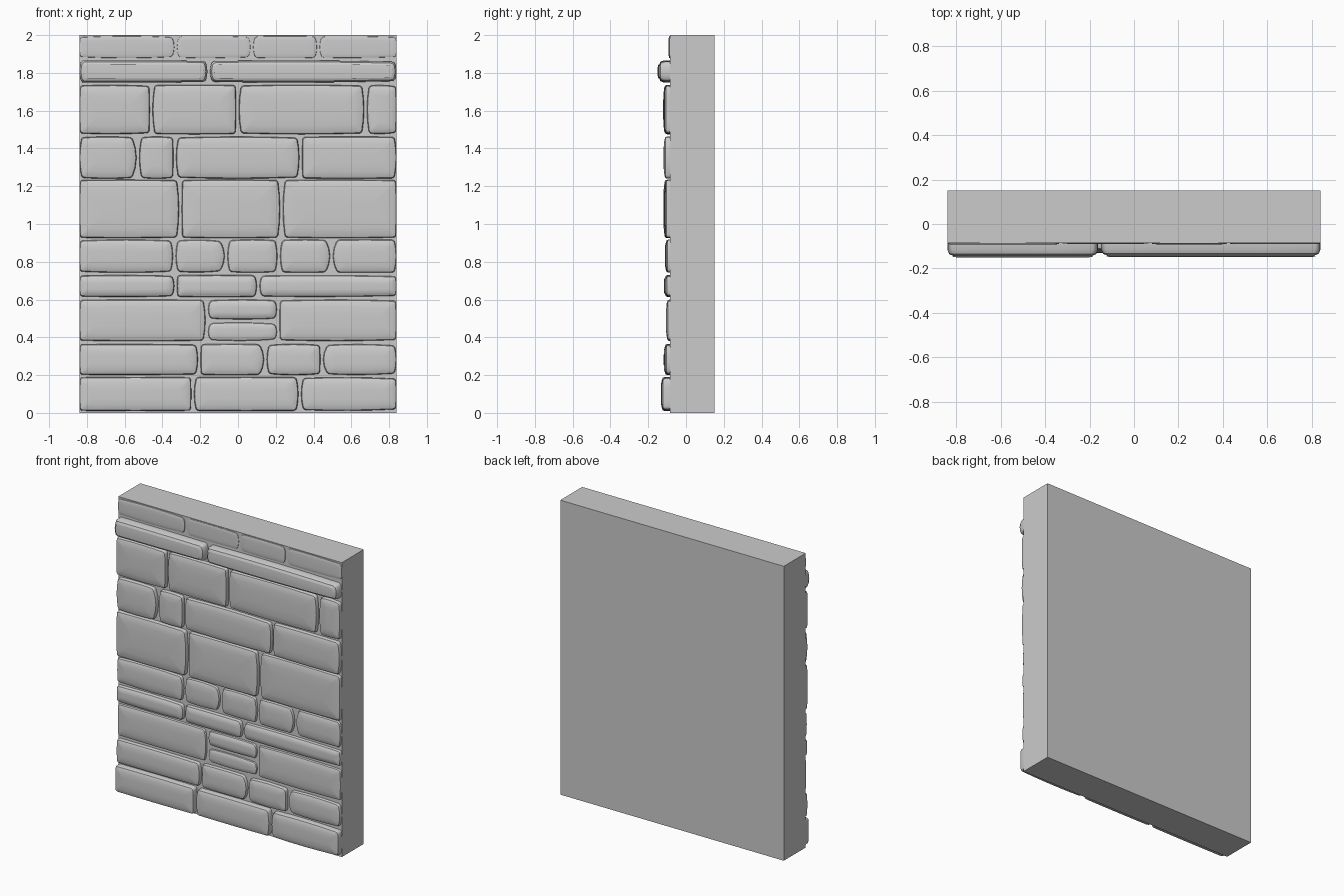
import bpy, bmesh, math, random

random.seed(4)
if "Cube" in bpy.data.objects:
    bpy.data.objects.remove(bpy.data.objects["Cube"])

# One plain grey for the whole wall
stone_grey = bpy.data.materials.new("stone grey")
stone_grey.use_nodes = True
colour = (0.6, 0.6, 0.6, 1)
stone_grey.diffuse_color = colour
stone_grey.node_tree.nodes["Principled BSDF"].inputs["Base Color"].default_value = colour

HALF, FRONT, BACK, GAP = 0.84, -0.085, 0.15, 0.007
BULGE = {"|": 0.003, "(": 0.012, "<": 0.024}


def finish(bm, name, smooth):
    bmesh.ops.recalc_face_normals(bm, faces=bm.faces)
    mesh = bpy.data.meshes.new(name)
    bm.to_mesh(mesh)
    bm.free()
    obj = bpy.data.objects.new(name, mesh)
    bpy.context.collection.objects.link(obj)
    mesh.materials.append(stone_grey)
    if smooth:
        bpy.ops.object.select_all(action="DESELECT")
        obj.select_set(True)
        bpy.context.view_layer.objects.active = obj
        bpy.ops.object.shade_smooth_by_angle(angle=math.radians(40))
    return obj


def outline(hw, hh, corner):
    """Rounded rectangle with extra points along each side."""
    pts = []
    for k, (sx, sz) in enumerate([(1, 1), (-1, 1), (-1, -1), (1, -1)]):
        for s in range(4):
            a = (k + s / 3) * math.pi / 2
            pts.append((sx * (hw - corner) + corner * math.cos(a),
                        sz * (hh - corner) + corner * math.sin(a)))
        for t in (0.5, 0, -0.5):
            pts.append([(t * hw, hh), (-hw, t * hh),
                        (-t * hw, -hh), (hw, -t * hh)][k])
    return pts


def stone(name, x0, x1, z0, z1, front, ends, soft):
    """Pillowed block: bowed outline lofted forward through shrinking rings."""
    cx, cz, hw, hh = (x0 + x1) / 2, (z0 + z1) / 2, (x1 - x0) / 2, (z1 - z0) / 2
    left, right = BULGE[ends[0]], BULGE[ends[1]]
    slope = random.uniform(-0.004, 0.004)
    bow = random.uniform(0.001, 0.007)
    shape = []
    for x, z in outline(hw, hh, 0.014):
        u, v = x / hw, z / hh
        side = left if u < 0 else right
        shape.append((x - side * u * v * v,
                      z - bow * v * u * u - slope * v * (1 + u) / 2 * (slope > 0)))
    depth = FRONT - front
    soft = min(soft, depth * 0.6)
    dome = min(0.006, depth * 0.3)
    rings = [(0, FRONT + 0.01), (0, front + dome + soft),
             (soft * 0.3, front + dome + soft * 0.3), (soft, front + dome),
             (min(hw, hh) * 0.35, front + dome * 0.3), (min(hw, hh) * 0.7, front)]
    bm = bmesh.new()
    loops = [[bm.verts.new((cx + x * (1 - i / hw), y, cz + z * (1 - i / hh)))
              for x, z in shape] for i, y in rings]
    n = len(shape)
    for a, b in zip(loops, loops[1:]):
        for i in range(n):
            j = (i + 1) % n
            bm.faces.new((a[i], a[j], b[j], b[i]))
    bm.faces.new(loops[-1])
    bm.faces.new(loops[0][::-1])
    finish(bm, name, True)


def course(name, z0, z1, front, edges, ends, soft=0.013):
    for i, (a, b) in enumerate(zip(edges, edges[1:])):
        a = a if a == -HALF else a + GAP
        b = b if b == HALF else b - GAP
        y = front + (random.uniform(0, 0.006) if i else 0)
        stone(f"{name}_stone_{i + 1}", a, b, z0, z1, y, ends[i], soft)


# Plain backing slab
bm = bmesh.new()
bmesh.ops.create_cube(bm, size=1)
for v in bm.verts:
    v.co.x *= 2 * HALF
    v.co.y = BACK if v.co.y > 0 else FRONT
    v.co.z = 2 if v.co.z > 0 else 0
finish(bm, "wall_slab", False)

# Stone courses from the ground up
course("base", 0.01, 0.19, -0.133, [-HALF, -0.24, 0.327, HALF], ["||", "((", "(|"])
course("second", 0.2, 0.365, -0.118, [-HALF, -0.205, 0.145, 0.443, HALF],
       ["|(", "|<", "(|", "<("])
course("third_right", 0.38, 0.6, -0.106, [-HALF, -0.165], ["|("])
course("third_left", 0.38, 0.6, -0.106, [0.213, HALF], ["||"])
course("small_lower", 0.38, 0.48, -0.1, [-0.165, 0.213], ["(("])
course("small_upper", 0.495, 0.6, -0.104, [-0.165, 0.213], ["(("])
course("fourth", 0.613, 0.73, -0.117, [-HALF, -0.33, 0.107, HALF], ["|(", "|(", "(|"])
course("fifth", 0.742, 0.918, -0.112, [-HALF, -0.337, -0.063, 0.216, 0.495, HALF],
       ["|(", "(<", "((", "(<", "<("])
course("sixth", 0.925, 1.235, -0.12, [-HALF, -0.305, 0.23, HALF], ["|(", "|(", "(|"])
course("seventh", 1.24, 1.463, -0.119, [-HALF, -0.53, -0.335, 0.332, HALF],
       ["(<", "(|", "((", "|("])
course("eighth", 1.475, 1.737, -0.121, [-HALF, -0.46, -0.003, 0.675, HALF],
       ["||", "(|", "((", "(|"])
course("ledge", 1.747, 1.868, -0.15, [-HALF, -0.155, HALF], ["((", "(("], 0.028)
course("top", 1.878, 1.995, -0.093, [-HALF, -0.33, 0.073, 0.425, HALF],
       ["|(", "((", "((", "(|"])
